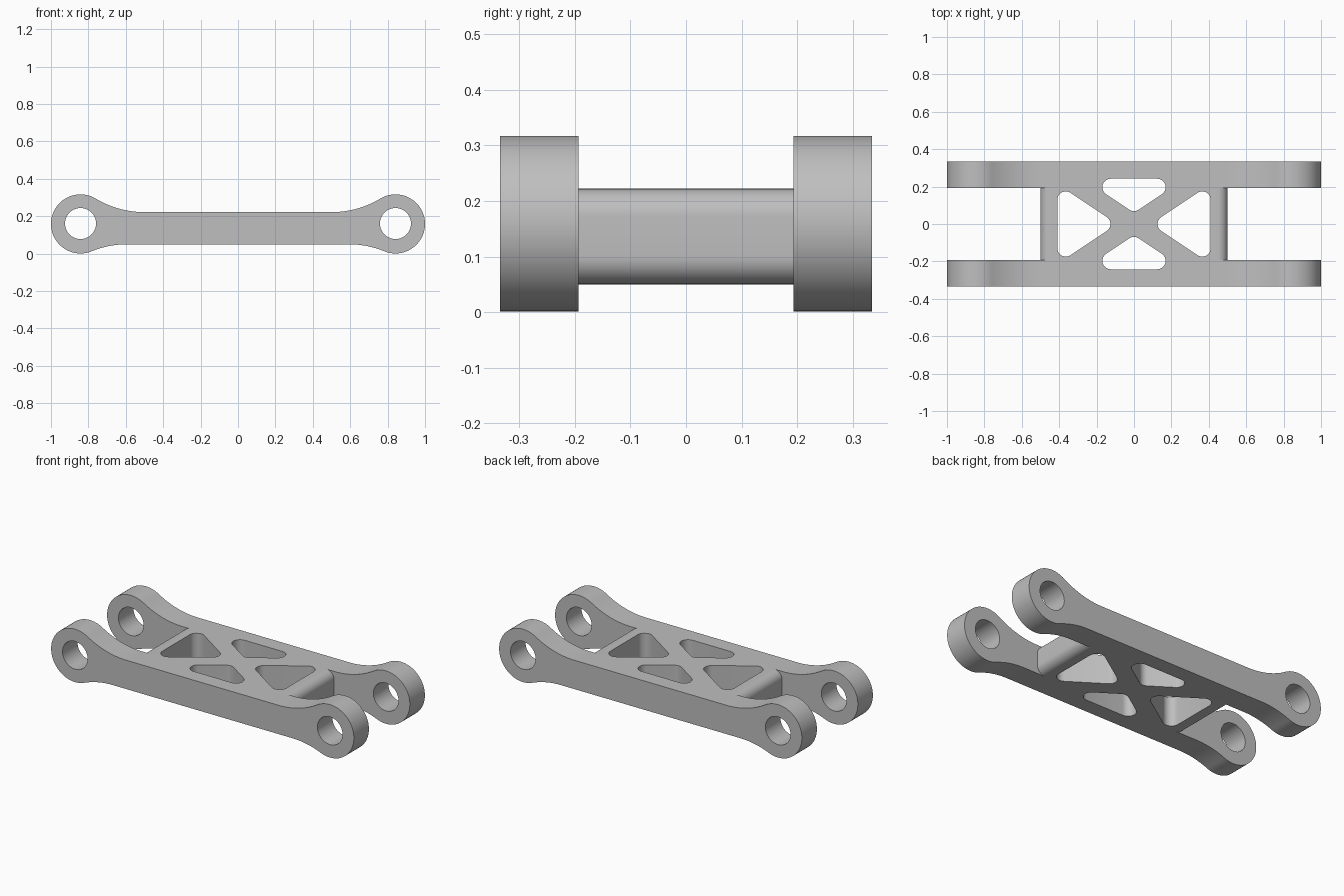
import bpy, bmesh, math
from mathutils import Vector

if "Cube" in bpy.data.objects:
    bpy.data.objects.remove(bpy.data.objects["Cube"])

EYE_X, EYE_Z, EYE_R, BORE_R = 0.842, 0.159, 0.158, 0.083
BAR_LOW, BAR_HIGH = 0.05, 0.222
ARM_IN, ARM_OUT = 0.193, 0.335
FILLET = 0.5

metal = bpy.data.materials.new("plain grey")
metal.use_nodes = True
metal.diffuse_color = (0.52, 0.52, 0.52, 1)
metal.node_tree.nodes["Principled BSDF"].inputs["Base Color"].default_value = metal.diffuse_color


def arc(center, radius, start, end, steps):
    """Points on an arc from angle start to angle end."""
    angles = [start + (end - start) * i / steps for i in range(steps + 1)]
    return [(center[0] + radius * math.cos(a), center[1] + radius * math.sin(a)) for a in angles]


def rounded(corners, radius, steps=10):
    """Convex polygon with its corners rounded."""
    points = []
    for i, corner in enumerate(corners):
        p = Vector(corner)
        u = (Vector(corners[i - 1]) - p).normalized()
        v = (Vector(corners[(i + 1) % len(corners)]) - p).normalized()
        half = u.angle(v) / 2
        center = p + (u + v).normalized() * radius / math.sin(half)
        reach = radius / math.tan(half)
        a, b = [math.atan2(*(p + d * reach - center).yx) for d in (u, v)]
        sweep = (b - a + math.pi) % (2 * math.pi) - math.pi
        points += arc(center, radius, a, a + sweep, steps)
    return points


def extrude(name, outline, low, high, axis):
    """Extrude an outline along y (outline in x, z) or along z (outline in x, y)."""
    bm = bmesh.new()
    verts = [bm.verts.new((a, low, b) if axis == "y" else (a, b, low)) for a, b in outline]
    face = bm.faces.new(verts)
    top = bmesh.ops.extrude_face_region(bm, geom=[face])["geom"]
    shift = (0, high - low, 0) if axis == "y" else (0, 0, high - low)
    bmesh.ops.translate(bm, vec=shift, verts=[g for g in top if isinstance(g, bmesh.types.BMVert)])
    bmesh.ops.recalc_face_normals(bm, faces=bm.faces)
    mesh = bpy.data.meshes.new(name)
    bm.to_mesh(mesh)
    bm.free()
    mesh.materials.append(metal)
    obj = bpy.data.objects.new(name, mesh)
    bpy.context.collection.objects.link(obj)
    return obj


def half_arm():
    """Right half of the arm outline, from lower bar edge round the eye to the upper edge."""
    reach = FILLET + EYE_R
    low_z, high_z = BAR_LOW - FILLET, BAR_HIGH + FILLET
    low_x = EYE_X - math.sqrt(reach ** 2 - (EYE_Z - low_z) ** 2)
    high_x = EYE_X - math.sqrt(reach ** 2 - (high_z - EYE_Z) ** 2)
    low = math.atan2(EYE_Z - low_z, EYE_X - low_x)
    high = math.atan2(EYE_Z - high_z, EYE_X - high_x)
    points = arc((low_x, low_z), FILLET, math.pi / 2, low, 14)
    points += arc((EYE_X, EYE_Z), EYE_R, low - math.pi, high + math.pi, 56)[1:-1]
    return points + arc((high_x, high_z), FILLET, high, -math.pi / 2, 18)


# Side arms with an eye at each end
right_half = half_arm()
outline = right_half + [(-x, z) for x, z in reversed(right_half)]
front_arm = extrude("front_arm", outline, -ARM_OUT, -ARM_IN, "y")
back_arm = extrude("back_arm", outline, ARM_IN, ARM_OUT, "y")

# Web joining the arms, rounded along both ends
web_outline = rounded([(-0.5, BAR_LOW), (0.5, BAR_LOW), (0.5, BAR_HIGH), (-0.5, BAR_HIGH)], 0.05)
web = extrude("cross_web", web_outline, -ARM_IN, ARM_IN, "y")

# Cutters: eye bores and the four lightening pockets around the crossed struts
bores, pockets = [], []
slope, round_r = 0.667, 0.045
for s in (-1, 1):
    circle = arc((s * EYE_X, EYE_Z + 0.002), BORE_R, 0, 2 * math.pi, 48)[:-1]
    bores.append(extrude("bore_cutter", circle, -1, 1, "y"))
    rise = (0.41 - 0.09) * slope
    side = [(s * 0.09, 0), (s * 0.41, rise), (s * 0.41, -rise)]
    pockets.append(extrude("side_pocket_cutter", rounded(side, round_r), -1, 1, "z"))
    run = (0.242 - 0.06) / slope
    middle = [(0, s * 0.06), (run, s * 0.242), (-run, s * 0.242)]
    pockets.append(extrude("middle_pocket_cutter", rounded(middle, round_r), -1, 1, "z"))


def cut(obj, cutters):
    bpy.ops.object.select_all(action="DESELECT")
    obj.select_set(True)
    bpy.context.view_layer.objects.active = obj
    for cutter in cutters:
        mod = obj.modifiers.new("cut", "BOOLEAN")
        mod.operation, mod.solver, mod.object = "DIFFERENCE", "EXACT", cutter
        bpy.ops.object.modifier_apply(modifier=mod.name)
    bpy.ops.object.shade_smooth_by_angle(angle=math.radians(30))


middle_pockets = pockets[1::2]
cut(front_arm, bores + middle_pockets[:1])
cut(back_arm, bores + middle_pockets[1:])
cut(web, pockets)

for cutter in bores + pockets:
    bpy.data.objects.remove(cutter)
